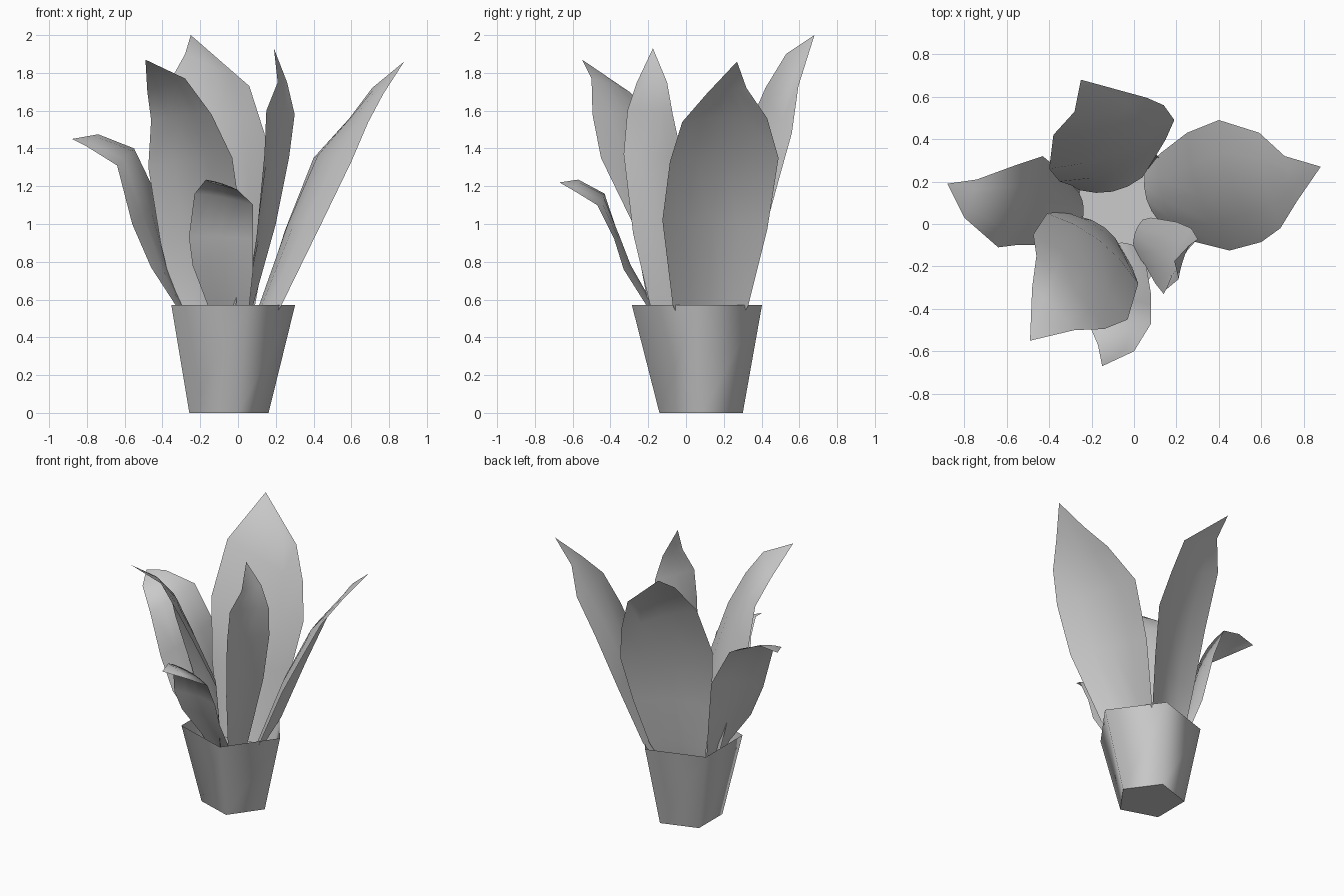
import bpy, bmesh, math
from mathutils import Vector

if "Cube" in bpy.data.objects:
    bpy.data.objects.remove(bpy.data.objects["Cube"])

HEART = Vector((-0.04, 0.06, 2.0))   # point every leaf bulges towards


def finish(name, bm, angle):
    mesh = bpy.data.meshes.new(name)
    bm.to_mesh(mesh)
    bm.free()
    ob = bpy.data.objects.new(name, mesh)
    bpy.context.collection.objects.link(ob)
    bpy.ops.object.select_all(action='DESELECT')
    ob.select_set(True)
    bpy.context.view_layer.objects.active = ob
    bpy.ops.object.shade_smooth_by_angle(angle=math.radians(angle))
    return ob


def leaf(name, left, right, tip, cols=4):
    """Loft a sheet between two edge rails that meet at the tip."""
    a = [Vector(p) for p in left + [tip]]
    b = [Vector(p) for p in right + [tip]]
    bm = bmesh.new()
    rows = []
    for i in range(len(a)):
        j, k = max(i - 1, 0), min(i + 1, len(a) - 1)
        mid, across = (a[i] + b[i]) / 2, b[i] - a[i]
        n = across.cross(a[k] + b[k] - a[j] - b[j])
        if n.length > 0:
            n.normalize()
        if n.dot(mid - HEART) > 0:
            n = -n
        # edges curl outwards near the pot, flatter towards the tip
        depth = across.length * (0.13 - 0.11 * i / (len(a) - 1))
        rows.append([bm.verts.new(a[i] + across * u + n * depth * 4 * u * (1 - u))
                     for u in (c / cols for c in range(cols + 1))])
    for r, s in zip(rows, rows[1:]):
        for c in range(cols):
            bm.faces.new((r[c], r[c + 1], s[c + 1], s[c]))
    bmesh.ops.remove_doubles(bm, verts=bm.verts[:], dist=0.0005)
    bmesh.ops.recalc_face_normals(bm, faces=bm.faces[:])
    return finish(name, bm, 60)


# Open five-sided pot, wider at the rim
bm = bmesh.new()
rings = []
for x, y, z, r in ((-0.07, 0.08, 0, 0.232), (-0.06, 0.058, 0.57, 0.362)):
    rings.append([bm.verts.new((x + r * math.cos(math.tau * i / 5),
                                y + r * math.sin(math.tau * i / 5), z)) for i in range(5)])
bm.faces.new(rings[0][::-1])
for i in range(5):
    k = (i + 1) % 5
    bm.faces.new((rings[0][i], rings[0][k], rings[1][k], rings[1][i]))
finish("pot", bm, 74)

# Tall leaves
leaf("leaf_back",
     [(-.26, .16, .4), (-.29, .18, .57), (-.35, .20, .9), (-.40, .26, 1.35), (-.38, .42, 1.72), (-.28, .53, 1.9)],
     [(.04, .22, .4), (.09, .30, .57), (.15, .40, .9), (.19, .49, 1.23), (.14, .56, 1.48), (.06, .595, 1.73)],
     (-.25, .68, 2.0))
leaf("leaf_right",
     [(.05, .24, .4), (.12, .33, .57), (.25, .43, .97), (.40, .49, 1.35), (.59, .43, 1.56), (.71, .32, 1.72)],
     [(.12, .01, .4), (.23, -.07, .57), (.45, -.125, 1.02), (.60, -.085, 1.33), (.69, -.02, 1.54), (.77, .11, 1.69)],
     (.88, .27, 1.86))
leaf("leaf_front_left",
     [(-.27, .04, .4), (-.33, .06, .57), (-.41, .05, .9), (-.475, -.05, 1.3), (-.46, -.15, 1.55), (-.48, -.30, 1.7)],
     [(-.05, -.13, .4), (-.01, -.20, .57), (.02, -.28, 1.0), (-.03, -.45, 1.35), (-.14, -.495, 1.58), (-.28, -.50, 1.77)],
     (-.49, -.55, 1.87))
leaf("leaf_front_right",
     [(.0, -.13, .4), (.05, -.19, .57), (.10, -.28, .95), (.14, -.33, 1.37), (.15, -.31, 1.6), (.21, -.26, 1.75)],
     [(.04, .02, .4), (.08, .03, .57), (.20, .01, 1.0), (.27, -.02, 1.35), (.30, -.07, 1.58), (.26, -.10, 1.75)],
     (.19, -.175, 1.93))

# Short leaves with drooping tips
leaf("leaf_left",
     [(-.26, .15, .4), (-.31, .20, .57), (-.37, .27, .80), (-.43, .32, 1.15), (-.55, .28, 1.4), (-.74, .21, 1.475)],
     [(-.25, .0, .4), (-.33, -.04, .57), (-.46, -.10, .77), (-.56, -.10, 1.0), (-.64, -.11, 1.31), (-.80, .03, 1.41)],
     (-.88, .19, 1.45))
leaf("leaf_front",
     [(-.13, -.10, .4), (-.16, -.19, .57), (-.24, -.31, .78), (-.26, -.37, .93), (-.23, -.43, 1.16), (-.17, -.57, 1.235)],
     [(.02, -.11, .4), (.06, -.21, .57), (.08, -.33, .76), (.08, -.38, .92), (.08, -.47, 1.10), (.0, -.60, 1.18)],
     (-.15, -.67, 1.22))
